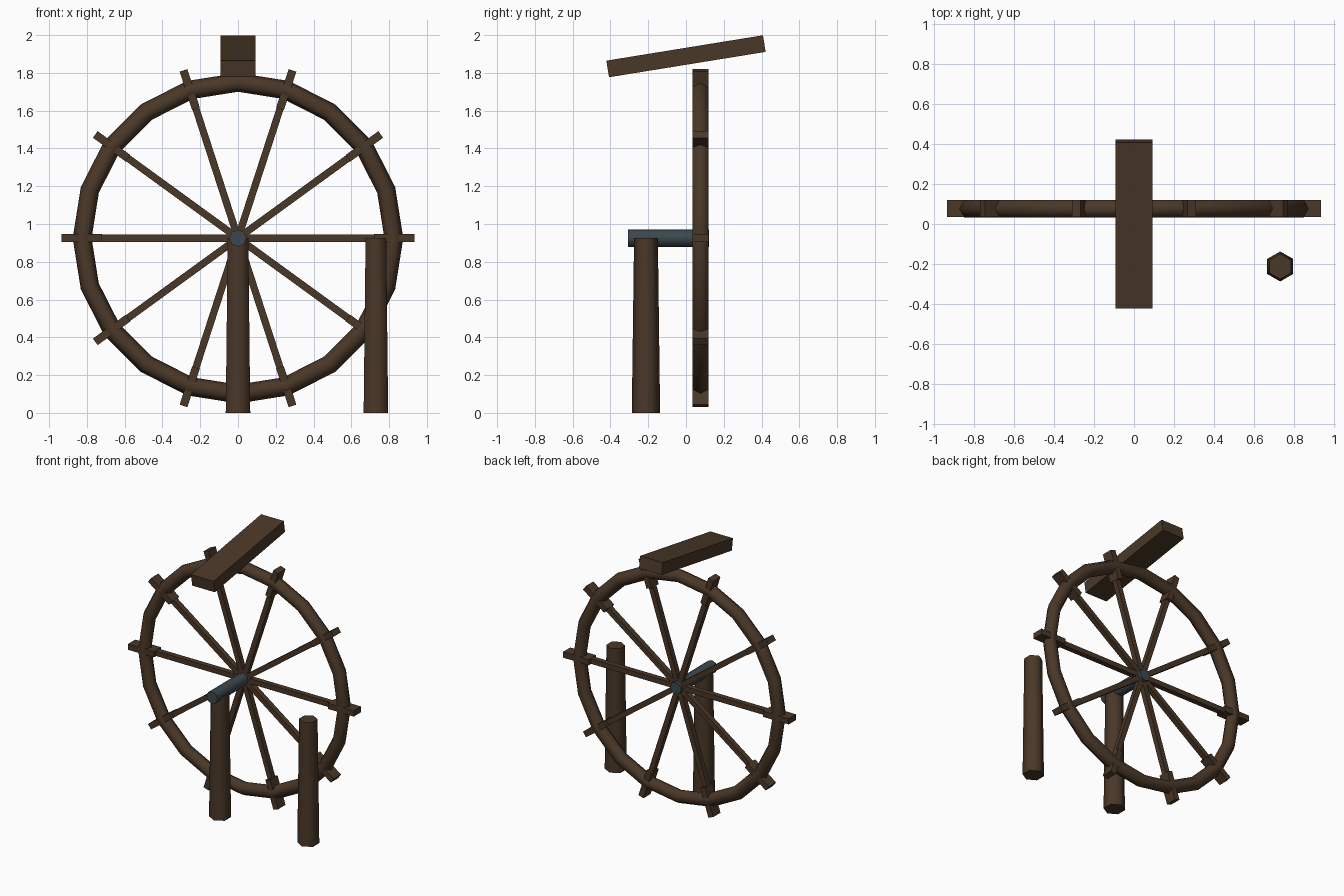
import bpy, math
from mathutils import Matrix, Vector

if "Cube" in bpy.data.objects:
    bpy.data.objects.remove(bpy.data.objects["Cube"])

HUB = Vector((0, 0.077, 0.925))   # wheel centre


def material(name, rgb):
    m = bpy.data.materials.new(name)
    m.diffuse_color = (*rgb, 1)
    m.use_nodes = True
    m.node_tree.nodes["Principled BSDF"].inputs["Base Color"].default_value = m.diffuse_color
    return m


wood = material("dark_wood", (0.068, 0.039, 0.021))
iron = material("slate_iron", (0.045, 0.064, 0.075))


def finish(name, mat, smooth=None):
    o = bpy.context.object
    o.name = name
    o.data.materials.append(mat)
    if smooth:
        bpy.ops.object.shade_smooth_by_angle(angle=math.radians(smooth))
    return o


def box(name, size, matrix):
    bpy.ops.mesh.primitive_cube_add(size=1)
    o = finish(name, wood)
    o.data.transform(matrix @ Matrix.Diagonal((*size, 1)))
    return o


# rim: 20 segments, hexagonal section
bpy.ops.mesh.primitive_torus_add(major_segments=20, minor_segments=6,
                                 major_radius=0.825, minor_radius=0.05,
                                 location=HUB, rotation=(math.pi / 2, 0, 0))
finish("wheel_rim", wood, 65)

# ten spokes, each with a wider paddle block crossing the rim
for i in range(10):
    turn = Matrix.Translation(HUB) @ Matrix.Rotation(math.radians(36 * i), 4, 'Y')
    box(f"spoke_{i + 1}", (0.80, 0.04, 0.038), turn @ Matrix.Translation((0.40, 0, 0)))
    box(f"paddle_{i + 1}", (0.214, 0.086, 0.043), turn @ Matrix.Translation((0.827, 0, 0)))

# axle running from the post through the hub
bpy.ops.mesh.primitive_cylinder_add(vertices=8, radius=0.046, depth=0.43,
                                    location=(0, -0.093, 0.925),
                                    rotation=(math.pi / 2, 0, 0))
finish("axle", iron, 65)

# tapered hexagonal posts
for name, x in (("axle_post", 0), ("side_post", 0.73)):
    bpy.ops.mesh.primitive_cone_add(vertices=6, radius1=0.075, radius2=0.063,
                                    depth=0.925, location=(x, -0.212, 0.4625))
    finish(name, wood, 65)

# sloping water chute above the wheel
box("chute_beam", (0.187, 0.84, 0.089),
    Matrix.Translation((0, 0, 1.888)) @ Matrix.Rotation(math.radians(9.2), 4, 'X'))
